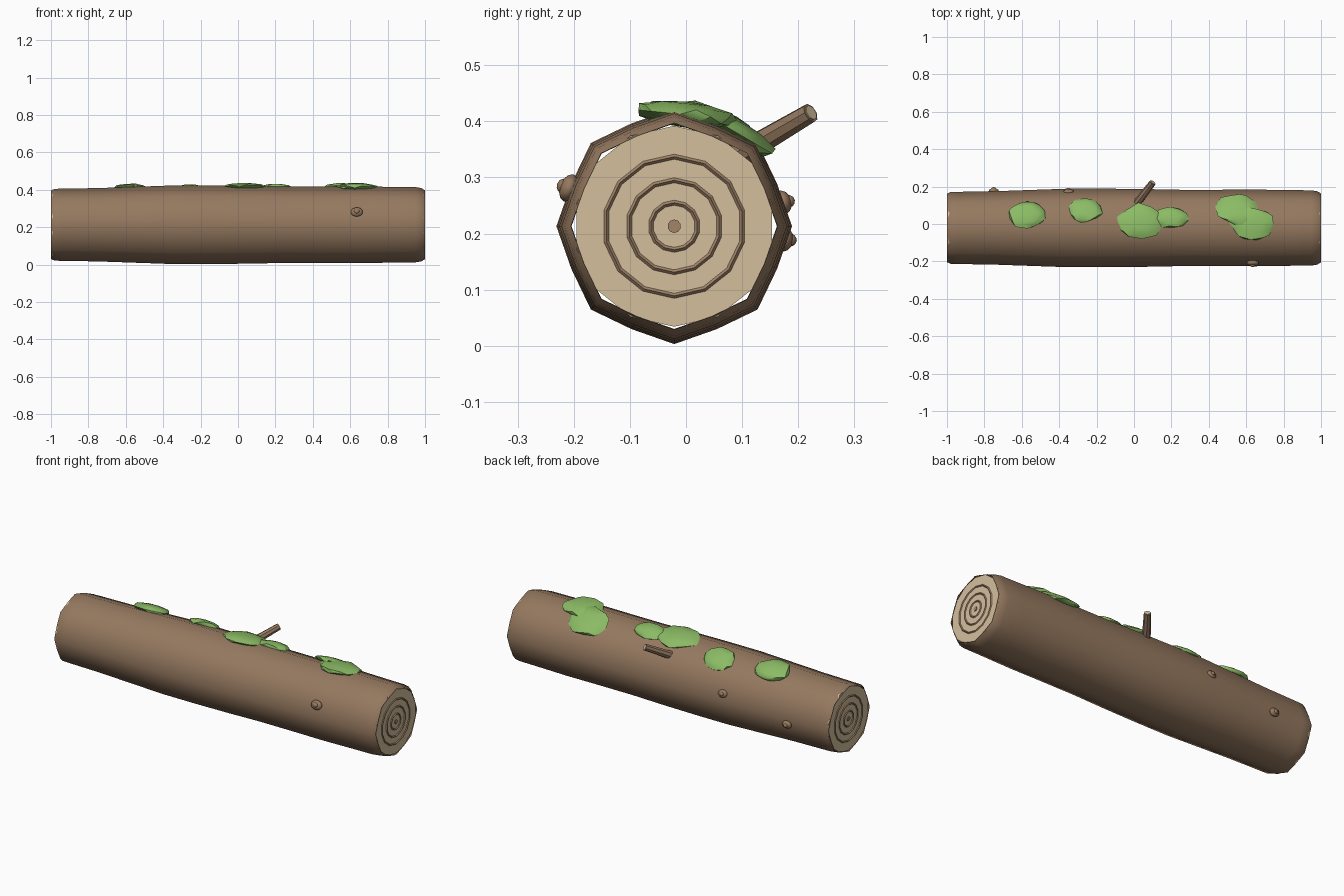
import bpy, bmesh, math, random
from mathutils import Vector, Matrix

if "Cube" in bpy.data.objects:
    bpy.data.objects.remove(bpy.data.objects["Cube"])

random.seed(4)
CY, CZ = -0.021, 0.213


def material(name, rgb):
    m = bpy.data.materials.new(name)
    m.diffuse_color = (*rgb, 1)
    m.use_nodes = True
    m.node_tree.nodes["Principled BSDF"].inputs["Base Color"].default_value = m.diffuse_color
    return m


BARK = material("bark", (0.30, 0.19, 0.115))
WOOD = material("cut_wood", (0.66, 0.52, 0.34))
RING = material("growth_ring", (0.36, 0.23, 0.14))
MOSS = material("moss", (0.26, 0.50, 0.13))


def finish(bm, name, mat, angle=40):
    bmesh.ops.recalc_face_normals(bm, faces=bm.faces)
    me = bpy.data.meshes.new(name)
    bm.to_mesh(me)
    bm.free()
    me.materials.append(mat)
    ob = bpy.data.objects.new(name, me)
    bpy.context.collection.objects.link(ob)
    bpy.ops.object.select_all(action='DESELECT')
    ob.select_set(True)
    bpy.context.view_layer.objects.active = ob
    bpy.ops.object.shade_smooth_by_angle(angle=math.radians(angle))
    return ob


def cylinder(name, mat, a, b, r1, r2, n):
    a, b = Vector(a), Vector(b)
    rot = (b - a).to_track_quat('Z', 'Y').to_matrix().to_4x4()
    bm = bmesh.new()
    bmesh.ops.create_cone(bm, cap_ends=True, segments=n, radius1=r1, radius2=r2,
                          depth=(b - a).length,
                          matrix=Matrix.Translation((a + b) / 2) @ rot)
    return finish(bm, name, mat)


def blob(name, mat, centre, normal, size, jitter, sub, spin=0):
    # squashed sphere lying against the bark
    n = Vector(normal).normalized()
    x = Vector((1, 0, 0))
    rot = Matrix((x, n.cross(x), n)).transposed().to_4x4()
    bm = bmesh.new()
    bmesh.ops.create_icosphere(bm, subdivisions=sub, radius=1,
                               matrix=Matrix.Rotation(spin, 4, 'Z'))
    for v in bm.verts:
        k = 1 + random.uniform(-jitter, jitter)
        v.co = Vector((v.co.x * size[0] * k, v.co.y * size[1] * k, v.co.z * size[2]))
    bm.transform(Matrix.Translation(centre) @ rot)
    return finish(bm, name, mat)


# bark tube: sections along x, alternate ridges around
sections = [(-1, .183), (-.98, .192), (-.94, .193), (-.75, .196), (-.55, .203), (-.35, .210),
            (-.15, .210), (.05, .208), (.25, .204), (.45, .204), (.65, .205), (.85, .202),
            (.95, .201), (.98, .196), (1, .184)]
bm = bmesh.new()
loops = []
for x, r in sections:
    loop = []
    for i in range(16):
        a = math.tau * i / 16
        k = r * (1 if i % 2 == 0 else 0.945)
        loop.append(bm.verts.new((x, CY + k * math.sin(a), CZ + k * math.cos(a))))
    loops.append(loop)
for p, q in zip(loops, loops[1:]):
    for i in range(16):
        j = (i + 1) % 16
        bm.faces.new((p[i], p[j], q[j], q[i]))
finish(bm, "bark", BARK, 60)

# cut ends with growth rings
for side, s in (("left", -1), ("right", 1)):
    cylinder(side + "_cut_end", WOOD, (s * .96, CY, CZ), (s * .995, CY, CZ), .179, .179, 14)
    for i, r in enumerate((.042, .082, .124)):
        bpy.ops.mesh.primitive_torus_add(major_segments=14, minor_segments=4, major_radius=r,
                                         minor_radius=.0045, location=(s * .995, CY, CZ),
                                         rotation=(0, math.pi / 2, 0))
        ob = bpy.context.object
        ob.name = f"{side}_growth_ring_{i + 1}"
        ob.data.materials.append(RING)
    cylinder(side + "_pith", RING, (s * .99, CY, CZ), (s * .999, CY, CZ), .012, .012, 10)

# broken branch stub
tip, d = Vector((.10, .222, .415)), Vector((.08, .105, .062)).normalized()
cylinder("branch_stub", BARK, tip - d * .19, tip, .023, .018, 8)
cylinder("branch_stub_cut", WOOD, tip - d * .005, tip + d * .002, .014, .014, 8)

# knots
for i, (x, y, z) in enumerate(((.635, -.214, .283), (-.75, .172, .19), (-.35, .172, .255))):
    n = Vector((0, y - CY, z - CZ)).normalized()
    s = 1.0 if i == 0 else .85
    c = Vector((x, CY, CZ)) + n * (.198 if i else .2)
    blob(f"knot_{i + 1}", BARK, c, n, (.033 * s, .026 * s, .016), 0, 2)
    blob(f"knot_{i + 1}_core", BARK, c + n * .01, n, (.016 * s, .014 * s, .012), 0, 2)

# moss patches: x, y, half length, half width
patches = ((-.57, .055, .10, .078), (-.26, .082, .09, .074), (.035, .018, .118, .094),
           (.20, .037, .09, .058), (.55, .088, .11, .094), (.635, 0, .118, .090))
for i, (x, y, a, b) in enumerate(patches):
    sy = (y - CY) / .215
    n = Vector((0, sy, math.sqrt(1 - sy * sy)))
    blob(f"moss_patch_{i + 1}", MOSS, Vector((x, CY, CZ)) + n * .2, n, (a, b, .023), .1, 2, i * 1.3)
